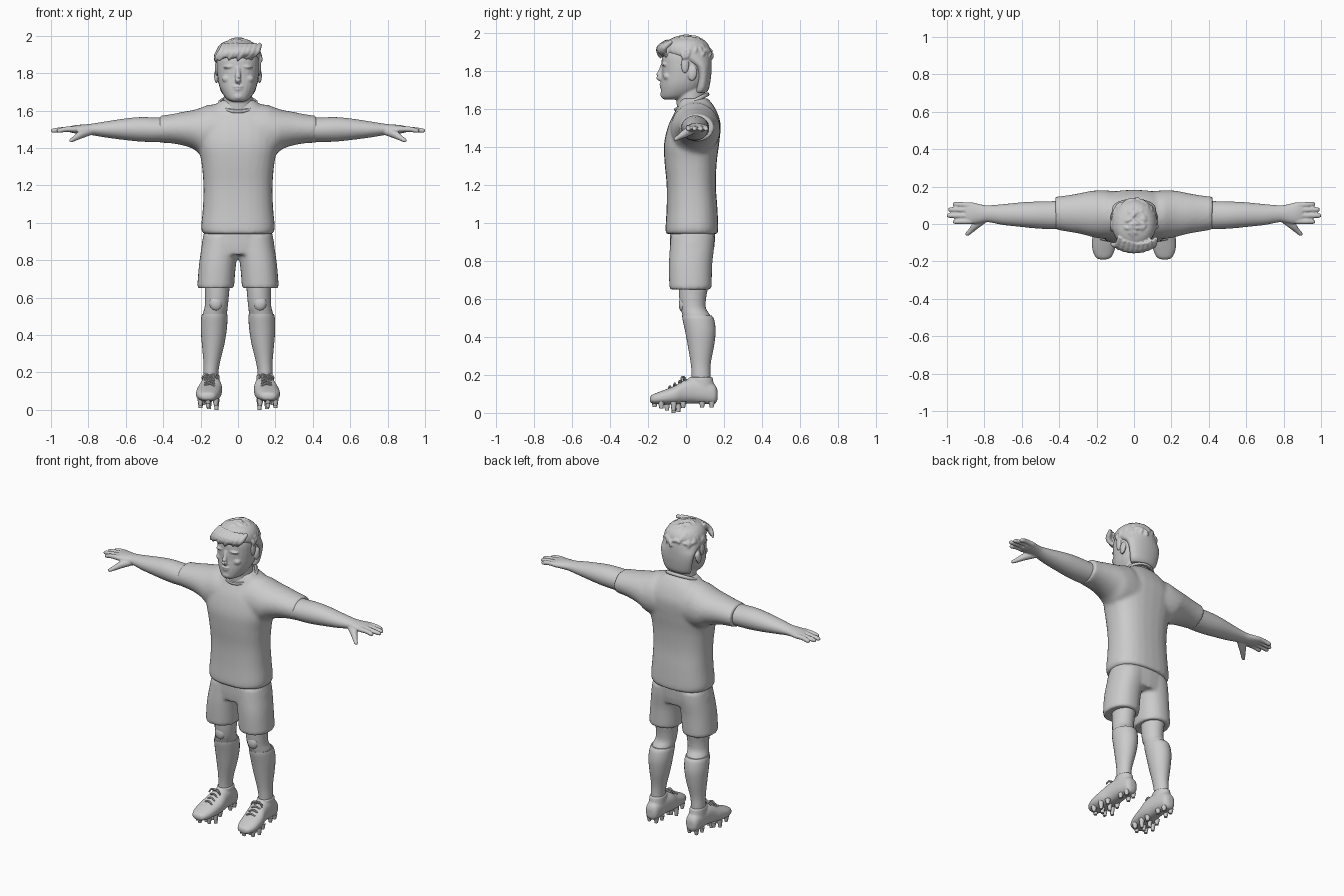
import bpy, bmesh, math, random
from mathutils import Vector, Matrix

random.seed(4)
grey = bpy.data.materials.new("light grey")
grey.diffuse_color = (0.6, 0.6, 0.6, 1)
# slot order of (section a, section b, along) for each loft axis
ORDER = {'x': (2, 0, 1), 'y': (0, 2, 1), 'z': (0, 1, 2)}


def bridge(bm, rings):
    n = len(rings[0])
    for r, s in zip(rings, rings[1:]):
        for i in range(n):
            bm.faces.new((r[i], r[(i + 1) % n], s[(i + 1) % n], s[i]))
    bm.faces.new(rings[0][::-1])
    bm.faces.new(rings[-1])


def smooth_rows(rows, steps):
    """Catmull-Rom interpolation of the rows."""
    out = []
    for i in range(len(rows) - 1):
        p = [rows[max(0, min(len(rows) - 1, i + k))] for k in (-1, 0, 1, 2)]
        for s in range(steps):
            t = s / steps
            out.append([0.5 * (2 * b + (c - a) * t + (2 * a - 5 * b + 4 * c - d) * t * t
                               + (3 * b - a - 3 * c + d) * t ** 3) for a, b, c, d in zip(*p)])
    return out + [rows[-1]]


def loft(bm, axis, rows, n=28, square=1.0, steps=4):
    """Rows are (position, a min, a max, b min, b max) of rounded sections."""
    rings = []
    for t, a0, a1, b0, b1 in smooth_rows(rows, steps):
        ring = []
        for i in range(n):
            u = 2 * math.pi * i / n
            c, s = math.cos(u), math.sin(u)
            a = (a0 + a1) / 2 + (a1 - a0) / 2 * math.copysign(abs(c) ** square, c)
            b = (b0 + b1) / 2 + (b1 - b0) / 2 * math.copysign(abs(s) ** square, s)
            v = {'x': (t, a, b), 'y': (a, t, b), 'z': (a, b, t)}[axis]
            ring.append(bm.verts.new(v))
        rings.append(ring)
    bridge(bm, rings)


def tube(bm, pts, n=10, steps=3):
    """Points are (x, y, z, radius)."""
    pts = smooth_rows(pts, steps)
    rings = []
    for i, p in enumerate(pts):
        d = Vector(pts[min(i + 1, len(pts) - 1)][:3]) - Vector(pts[max(i - 1, 0)][:3])
        q = d.to_track_quat('Z', 'Y')
        rings.append([bm.verts.new(Vector(p[:3]) + q @ Vector((
            p[3] * math.cos(2 * math.pi * k / n), p[3] * math.sin(2 * math.pi * k / n), 0)))
            for k in range(n)])
    bridge(bm, rings)


def ball(bm, pos, size, rot=None):
    m = Matrix.Translation(pos) @ (rot or Matrix()) @ Matrix.Diagonal((*size, 1))
    bmesh.ops.create_uvsphere(bm, u_segments=12, v_segments=8, radius=1, matrix=m)


def finish(name, bm, voxel=0, mirror=False, relax=3):
    bmesh.ops.recalc_face_normals(bm, faces=bm.faces)
    me = bpy.data.meshes.new(name)
    bm.to_mesh(me)
    bm.free()
    me.materials.append(grey)
    ob = bpy.data.objects.new(name, me)
    bpy.context.collection.objects.link(ob)
    bpy.context.view_layer.objects.active = ob
    ob.select_set(True)
    bpy.ops.object.shade_smooth_by_angle(angle=math.radians(45))
    ob.select_set(False)
    if voxel:  # fuse overlapping pieces into one skin
        r = ob.modifiers.new("fuse", 'REMESH')
        r.mode, r.voxel_size, r.use_smooth_shade = 'VOXEL', voxel, True
        s = ob.modifiers.new("relax", 'SMOOTH')
        s.factor, s.iterations = 0.5, relax
    if mirror:
        m = ob.modifiers.new("mirror", 'MIRROR')
        m.use_mirror_merge = False


def sym(rows):
    return [(z, -w, w, a, b) for z, w, a, b in rows]


# shirt: body plus one loft through both sleeves
bm = bmesh.new()
loft(bm, 'z', sym([(.94, .182, -.105, .165), (.97, .197, -.108, .17), (1.08, .188, -.102, .165),
                   (1.2, .185, -.102, .157), (1.32, .195, -.113, .162), (1.42, .215, -.115, .175),
                   (1.52, .215, -.09, .182), (1.6, .16, -.05, .155), (1.655, .09, -.03, .115)]),
     square=.8)
half = [(.08, -.085, .175, 1.34, 1.63), (.15, -.08, .18, 1.35, 1.632), (.2, -.075, .18, 1.365, 1.615),
        (.24, -.065, .175, 1.395, 1.603), (.3, -.05, .163, 1.415, 1.592), (.36, -.04, .153, 1.425, 1.58),
        (.42, -.03, .146, 1.428, 1.572)]
loft(bm, 'x', [(-r[0],) + r[1:] for r in half[::-1]] + half)
finish("shirt", bm, .011, relax=4)

# collar: raised ring, low at the front
bm = bmesh.new()
tube(bm, [(.098 * math.sin(u), .03 - .082 * math.cos(u), 1.635 - .04 * math.cos(u), .011)
          for u in [math.pi * k / 12 for k in range(25)]], n=8, steps=1)
finish("collar", bm)

# shorts: waist plus two legs
bm = bmesh.new()
loft(bm, 'z', sym([(.83, .19, -.08, .14), (.88, .195, -.085, .15), (.96, .18, -.085, .155)]), square=.85)
for s in (1, -1):
    rows = [(.65, .022, .214, -.085, .13), (.67, .02, .217, -.088, .135), (.78, .01, .208, -.09, .138),
            (.87, -.01, .195, -.085, .148), (.93, -.02, .185, -.08, .15)]
    loft(bm, 'z', [(z, *sorted((s * a, s * b)), c, d) for z, a, b, c, d in rows], square=.9)
finish("shorts", bm, .01)

# legs and socks
bm = bmesh.new()
loft(bm, 'z', [(.47, .065, .185, -.01, .13), (.51, .06, .188, -.018, .128), (.55, .055, .178, -.028, .105),
               (.6, .05, .176, -.035, .105), (.66, .045, .178, -.038, .115), (.75, .04, .18, -.04, .12)])
ball(bm, (.118, -.018, .57), (.035, .02, .04))
finish("leg", bm, mirror=True)
bm = bmesh.new()
loft(bm, 'z', [(.14, .105, .185, .03, .13), (.2, .105, .185, .03, .128), (.26, .095, .185, .025, .13),
               (.35, .073, .193, .01, .147), (.43, .06, .199, -.005, .156), (.49, .056, .197, -.018, .148),
               (.512, .058, .192, -.02, .135)])
finish("sock", bm, mirror=True)

# boots: upper, ankle cuff, sole, laces and studs
bm = bmesh.new()
loft(bm, 'y', [(-.19, .152, .178, .062, .08), (-.178, .122, .205, .05, .095), (-.13, .1, .224, .045, .115),
               (-.06, .088, .222, .045, .142), (-.01, .085, .208, .047, .172), (.04, .09, .2, .05, .182),
               (.1, .096, .194, .047, .172), (.15, .105, .185, .047, .15), (.166, .13, .165, .07, .12)],
     square=.85)
loft(bm, 'z', [(.1, .095, .195, .015, .155), (.16, .098, .192, .015, .145), (.188, .1, .19, .015, .14)])
finish("boot", bm, .006, True)
bm = bmesh.new()
for k in range(4):
    y, z = -.085 + .026 * k, .134 + .014 * k
    tube(bm, [(.125, y - .005, z - .006, .005), (.15, y, z + .006, .006), (.18, y + .005, z - .004, .005)], n=6)
for s in (-1, 1):
    tube(bm, [(.152, -.005, .183, .006), (.152 + s * .025, -.02, .19, .006),
              (.152 + s * .04, -.025, .168, .005)], n=6)
finish("laces", bm, mirror=True)
bm = bmesh.new()
studs = [(.16, -.165, .03), (.118, -.13, .022), (.2, -.13, .022), (.16, -.1, .012), (.115, -.065, 0),
         (.2, -.065, .01), (.155, -.04, .005), (.118, -.015, .025), (.19, -.015, .025),
         (.115, .085, .028), (.175, .085, .028), (.12, .135, .028), (.17, .135, .028)]
for x, y, z in studs:
    tube(bm, [(x, y, z, .01), (x, y, .06, .017)], n=8, steps=1)
finish("studs", bm, mirror=True)

# arm with palm, fingers and thumb
bm = bmesh.new()
loft(bm, 'x', [(.36, -.028, .125, 1.435, 1.562), (.44, -.028, .122, 1.432, 1.563),
               (.52, -.024, .12, 1.434, 1.565), (.6, -.016, .116, 1.442, 1.558),
               (.7, -.005, .106, 1.455, 1.543), (.78, .01, .1, 1.468, 1.53),
               (.82, .005, .105, 1.472, 1.526), (.87, .0, .117, 1.478, 1.522), (.9, .008, .115, 1.484, 1.515)])
for y0, y1, tip in [(.014, .012, .965), (.044, .045, .997), (.073, .077, .99), (.1, .106, .965)]:
    tube(bm, [(.87, y0, 1.5, .016), (.92, (y0 + y1) / 2, 1.5, .0145), (tip - .012, y1, 1.493, .013),
              (tip, y1, 1.491, .009), (tip + .004, y1, 1.49, .004)])
tube(bm, [(.79, .035, 1.49, .022), (.84, -.002, 1.472, .022), (.87, -.033, 1.453, .015),
          (.893, -.055, 1.44, .011), (.898, -.06, 1.437, .005)])
finish("arm", bm, .005, True)

# head and neck with facial features
bm = bmesh.new()
loft(bm, 'z', sym([(1.58, .085, -.045, .1), (1.64, .078, -.05, .098), (1.72, .075, -.05, .1), (1.78, .07, -.05, .1)]))
loft(bm, 'z', sym([(1.648, .03, -.115, -.04), (1.66, .058, -.128, .02), (1.69, .082, -.132, .07),
                   (1.73, .1, -.132, .1), (1.78, .11, -.128, .118), (1.83, .114, -.128, .125),
                   (1.88, .112, -.125, .12), (1.93, .095, -.1, .1), (1.96, .05, -.05, .06)]), square=.9)
tube(bm, [(0, -.122, 1.83, .012), (0, -.135, 1.79, .014), (0, -.143, 1.768, .018), (0, -.13, 1.752, .012)])
ball(bm, (0, -.128, 1.728), (.03, .013, .007))
ball(bm, (0, -.126, 1.714), (.025, .013, .008))
ball(bm, (0, -.118, 1.675), (.03, .018, .02))
for s in (-1, 1):
    ball(bm, (s * .045, -.11, 1.834), (.034, .02, .009), Matrix.Rotation(s * .12, 4, 'Y'))
    ball(bm, (s * .043, -.106, 1.806), (.02, .015, .009))
    ball(bm, (s * .055, -.098, 1.77), (.032, .022, .022))
    ball(bm, (s * .116, .035, 1.785), (.012, .024, .04), Matrix.Rotation(-.2, 4, 'X'))
finish("head", bm, .0055, relax=2)

# hair: cap over the skull, short tufts and a swept fringe
bm = bmesh.new()
loft(bm, 'z', sym([(1.685, .08, .04, .108), (1.71, .095, .045, .122), (1.77, .108, .05, .132),
                   (1.82, .117, .03, .135), (1.855, .121, -.04, .135), (1.89, .122, -.115, .132),
                   (1.93, .113, -.122, .122), (1.96, .088, -.095, .095), (1.975, .05, -.055, .055)]))
for s in (-1, 1):
    ball(bm, (s * .112, -.005, 1.83), (.012, .022, .045))
for k in range(75):
    u, h = k * 2.4, random.uniform(.2, 1)
    w = math.sqrt(1 - h * h)
    c = Vector((.118 * w * math.cos(u), .005 + .128 * w * math.sin(u), 1.858 + .118 * h))
    out = Vector((w * math.cos(u), w * math.sin(u), h))
    side = out.cross(Vector((random.uniform(-1, 1), random.uniform(-1, 1), .4))).normalized() * .022
    tube(bm, [(*(c - side), .012), (*(c + out * .007), .011), (*(c + side + out * .003), .003)], n=6, steps=2)
for k in range(9):
    x = -.1 + .024 * k
    y = -.135 + 3 * x * x
    drop = 1.865 + random.uniform(-.012, .02) + .2 * max(0, x)
    tube(bm, [(x + .025, y + .035, 1.955, .012), (x + .012, y - .005, 1.92, .017),
              (x - .012, y - .005, (drop + 1.91) / 2, .013), (x - .025, y + .004, drop, .003)], n=8)
finish("hair", bm, .0055, relax=1)
